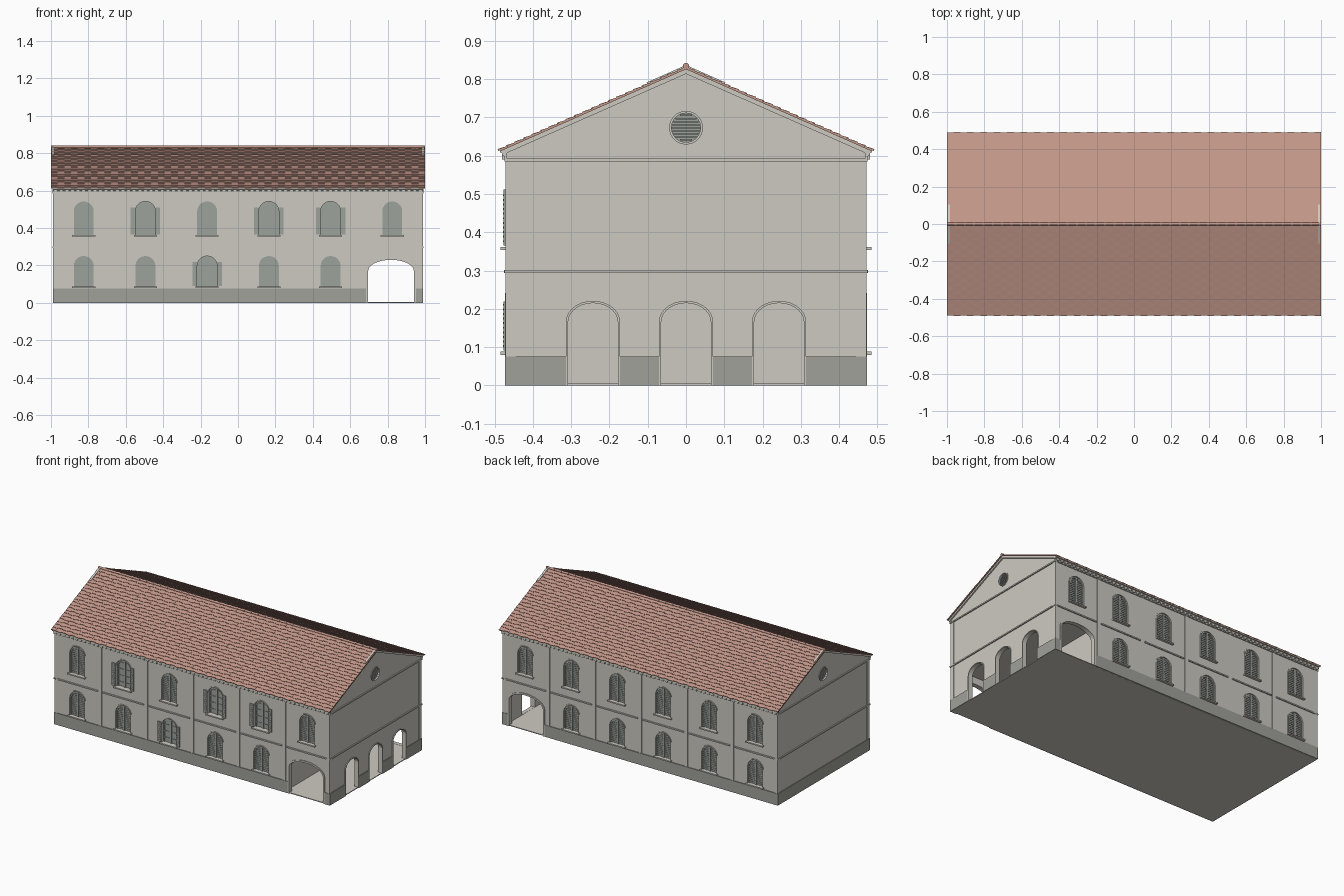
import bpy, bmesh
from math import sin, cos, pi, hypot

if "Cube" in bpy.data.objects:
    bpy.data.objects.remove(bpy.data.objects["Cube"], do_unlink=True)


def material(name, *rgb):
    lin = [((c / 255 + 0.055) / 1.055) ** 2.4 for c in rgb] + [1]
    m = bpy.data.materials.new(name)
    m.use_nodes = True
    m.diffuse_color = lin
    m.node_tree.nodes["Principled BSDF"].inputs["Base Color"].default_value = lin
    return m


PLASTER = material("plaster", 205, 202, 193)
STONE = material("plinth_stone", 160, 161, 154)
JOINERY = material("window_grey", 158, 162, 156)
TILE = material("clay_tile", 196, 152, 138)

W, B = 0.985, 0.468            # half length and half depth of the walls
EAVE_Y, EAVE_Z, RIDGE_Z = 0.487, 0.615, 0.830
parts = {}

# Placement of (along, up, outward) on each wall
front = lambda u, v, d: (u, -B - d, v)
back = lambda u, v, d: (u, B + d, v)
right = lambda u, v, d: (W + d, u, v)
left = lambda u, v, d: (-W - d, u, v)
along = lambda u, v, d: (d, u, v)


def mesh_of(name, mat):
    return parts.setdefault(name, (bmesh.new(), mat))[0]


def prism(name, mat, pts, place, d0, d1):
    bm = mesh_of(name, mat)
    a = [bm.verts.new(place(u, v, d0)) for u, v in pts]
    b = [bm.verts.new(place(u, v, d1)) for u, v in pts]
    bm.faces.new(a)
    bm.faces.new(b[::-1])
    for i in range(len(a)):
        j = (i + 1) % len(a)
        bm.faces.new((a[i], b[i], b[j], a[j]))


def block(name, mat, place, u0, u1, v0, v1, d0, d1):
    prism(name, mat, [(u0, v0), (u1, v0), (u1, v1), (u0, v1)], place, d0, d1)


def band(name, mat, outer, inner, place, d0, d1, closed=False):
    n = len(outer)
    for i in range(n if closed else n - 1):
        j = (i + 1) % n
        prism(name, mat, [outer[i], outer[j], inner[j], inner[i]], place, d0, d1)


def arch(c, half, z0, spring, rise, n=14):
    curve = [(c + half * cos(pi * i / n), spring + rise * sin(pi * i / n)) for i in range(n + 1)]
    return [(c + half, z0)] + curve + [(c - half, z0)]


def circle(cu, cv, r, n=28):
    return [(cu + r * cos(2 * pi * i / n), cv + r * sin(2 * pi * i / n)) for i in range(n)]


def finish(name):
    bm, mat = parts.pop(name)
    bmesh.ops.recalc_face_normals(bm, faces=bm.faces[:])
    me = bpy.data.meshes.new(name)
    bm.to_mesh(me)
    bm.free()
    me.materials.append(mat)
    ob = bpy.data.objects.new(name, me)
    bpy.context.collection.objects.link(ob)
    return ob


# Windows: recess, surround, sill, and either closed louvres or open shutters
def window(place, cx, z0, height, is_open):
    half, rise = 0.053, 0.051
    spring = z0 + height - rise
    prism("window_cutter", PLASTER, arch(cx, half, z0, spring, rise), place, -0.03, 0.02)
    opening = arch(cx, half, z0, spring, rise)
    band("window_surrounds", PLASTER, arch(cx, half + 0.007, z0, spring, rise + 0.007),
         opening, place, -0.004, 0.003)
    block("window_sills", PLASTER, place, cx - 0.062, cx + 0.062, z0 - 0.008, z0, -0.01, 0.016)
    depth = -0.020 if is_open else -0.010
    prism("window_panes", JOINERY, opening, place, -0.029, depth)
    band("window_frames", JOINERY, opening, arch(cx, half - 0.008, z0, spring, rise - 0.008),
         place, depth - 0.002, depth + 0.005)
    block("window_frames", JOINERY, place, cx - 0.006, cx + 0.006, z0, z0 + height - 0.003,
          depth - 0.002, depth + 0.005)
    step = 0.042 if is_open else 0.012
    z = z0 + step * 0.6
    while z < z0 + height - 0.014:
        k = max(0, (z + 0.005 - spring) / rise)
        w = half * (1 - k * k) ** 0.5 - 0.003
        block("window_slats", JOINERY, place, cx - w, cx + w, z, z + 0.005, depth - 0.002, depth + 0.003)
        z += step
    if is_open:
        top = spring + 0.02
        for s in (-1, 1):
            u0, u1 = sorted((cx + s * 0.053, cx + s * 0.079))
            block("open_shutters", JOINERY, place, u0, u1, z0 + 0.003, top, 0.002, 0.008)
            z = z0 + 0.012
            while z < top - 0.01:
                block("open_shutters", JOINERY, place, u0 + 0.004, u1 - 0.004, z, z + 0.005, 0.007, 0.010)
                z += 0.012


OPEN = {(1, 1), (3, 1), (4, 1), (2, 0)}
for place in (front, back):
    for i in range(6):
        for floor, (z0, height) in enumerate(((0.088, 0.162), (0.362, 0.180))):
            if floor or i < 5:
                window(place, -0.825 + 0.33 * i, z0, height, place is front and (i, floor) in OPEN)

# Passage arches with surrounds
PASS_C, PASS_H = 0.818, 0.122
prism("passage_cutter", PLASTER, arch(PASS_C, PASS_H, 0.005, 0.17, 0.06, 24), front, -1.2, 0.2)
for place in (front, back):
    band("arch_surrounds", PLASTER, arch(PASS_C, PASS_H + 0.011, 0, 0.17, 0.071, 24),
         arch(PASS_C, PASS_H, 0, 0.17, 0.06, 24), place, -0.01, 0.005)
SIDE = (-0.243, 0, 0.243)
for c in SIDE:
    prism("side_arch_cutter", PLASTER, arch(c, 0.065, 0.005, 0.165, 0.05), right, -0.06, 0.1)
    band("arch_surrounds", PLASTER, arch(c, 0.071, 0, 0.165, 0.056),
         arch(c, 0.065, 0, 0.165, 0.05), right, -0.01, 0.005)
block("room_cutter", PLASTER, along, -B + 0.025, B - 0.025, 0.004, 0.275, 0.665, W - 0.025)

# Round louvred vents in both gables
for place in (left, right):
    disc = circle(0, 0.673, 0.038)
    prism("vent_cutter", PLASTER, disc, place, -0.02, 0.05)
    prism("vent_panes", JOINERY, disc, place, -0.019, -0.012)
    band("vent_rings", PLASTER, circle(0, 0.673, 0.044), disc, place, -0.015, 0.004, True)
    for k in range(-4, 5):
        z = 0.673 + k * 0.008
        w = (0.0375 ** 2 - (abs(k) * 0.008 + 0.002) ** 2) ** 0.5
        block("vent_slats", JOINERY, place, -w, w, z - 0.002, z + 0.002, -0.013, -0.003)

# Walls, cut by all the openings
prism("walls", PLASTER, [(-B, 0), (B, 0), (B, 0.608), (0, 0.817), (-B, 0.608)], along, -W, W)
walls = finish("walls")
bpy.context.view_layer.objects.active = walls
for name in ("room_cutter", "passage_cutter", "side_arch_cutter", "window_cutter", "vent_cutter"):
    cutter = finish(name)
    cutter.hide_render = True
    mod = walls.modifiers.new(name, "BOOLEAN")
    mod.operation, mod.solver, mod.object = "DIFFERENCE", "EXACT", cutter
    bpy.ops.object.modifier_apply(modifier=mod.name)
    bpy.data.objects.remove(cutter, do_unlink=True)

# Plinth, broken at the arches
for place in (front, back):
    for u0, u1 in ((-W - 0.005, PASS_C - 0.133), (PASS_C + 0.133, W + 0.005)):
        block("plinth", STONE, place, u0, u1, 0, 0.076, -0.01, 0.005)
block("plinth", STONE, left, -B, B, 0, 0.076, -0.01, 0.005)
edges = [-B] + [c + s * 0.071 for c in SIDE for s in (-1, 1)] + [B]
for u0, u1 in zip(edges[::2], edges[1::2]):
    block("plinth", STONE, right, u0, u1, 0, 0.076, -0.01, 0.005)

# Pilasters, string courses and dentils
for place in (front, back):
    for i in range(-2, 3):
        block("pilasters", PLASTER, place, 0.33 * i - 0.011, 0.33 * i + 0.011, 0.076, 0.59, -0.005, 0.003)
    for i in range(6):
        c = -0.825 + 0.33 * i
        block("string_courses", PLASTER, place, c - 0.148, c + 0.148, 0.293, 0.301, -0.005, 0.007)
    for i in range(66):
        u = -0.975 + 0.03 * i
        block("dentils", PLASTER, place, u - 0.008, u + 0.008, 0.590, 0.601, -0.005, 0.012)
    for s in (-1, 1):
        u0, u1 = sorted((s * (W - 0.022), s * (W + 0.003)))
        block("pilasters", PLASTER, place, u0, u1, 0.076, 0.59, -0.005, 0.003)
for place in (left, right):
    for s in (-1, 1):
        u0, u1 = sorted((s * 0.444, s * B))
        block("pilasters", PLASTER, place, u0, u1, 0.076, 0.585, -0.005, 0.003)
    for z in (0.293, 0.585):
        block("string_courses", PLASTER, place, -B - 0.006, B + 0.006, z, z + 0.008, -0.005, 0.007)

# Eaves, roof deck, gable trim and staggered tiles, mirrored about the ridge
LEN = hypot(EAVE_Y, RIDGE_Z - EAVE_Z)
CY, SZ = EAVE_Y / LEN, (RIDGE_Z - EAVE_Z) / LEN
EAVE = [(0, 0.586), (0.006, 0.586), (0.006, 0.598), (0.012, 0.601), (0.012, 0.607),
        (0.018, 0.609), (0.018, 0.614), (0, 0.618)]
ROWS, COLS = 22, 56
for s in (-1, 1):
    def slope(t, h):
        return s * (EAVE_Y - t * CY + h * SZ), EAVE_Z + t * SZ + h * CY

    def strip(t0, t1, h0, h1):
        return [slope(t0, h0), slope(t1, h0), slope(t1, h1), slope(t0, h1)]

    prism("eaves_cornice", PLASTER, [(s * (B + u), v) for u, v in EAVE], along, -W - 0.008, W + 0.008)
    prism("roof_deck", TILE, strip(0, LEN, -0.004, 0), along, -0.998, 0.998)
    for e in (-1, 1):
        prism("gable_trim", PLASTER, strip(0.01, LEN, -0.015, -0.004), along, e * (W - 0.01), e * (W + 0.008))
        prism("gable_caps", PLASTER, strip(LEN - 0.11, LEN, -0.002, 0.006), along, e * 0.984, e * 0.994)
    pitch, width = LEN / ROWS, 2 / COLS
    for r in range(ROWS):
        for c in range(COLS):
            t0, t1 = r * pitch - 0.004 * ((r + c) % 2), (r + 1) * pitch
            prism("roof_tiles", TILE, [slope(t0, -0.001), slope(t1, -0.001), slope(t1, 0.001), slope(t0, 0.004)],
                  along, -1 + c * width, -1 + (c + 1) * width)

# Ridge tiles with overlapping collars
for i in range(40):
    x = -1 + i * 0.05
    prism("ridge_tiles", TILE, circle(0, 0.834, 0.007, 12), along, x, x + 0.04)
    prism("ridge_tiles", TILE, circle(0, 0.834, 0.0085, 12), along, x + 0.04, x + 0.05)

for name in list(parts):
    finish(name)
